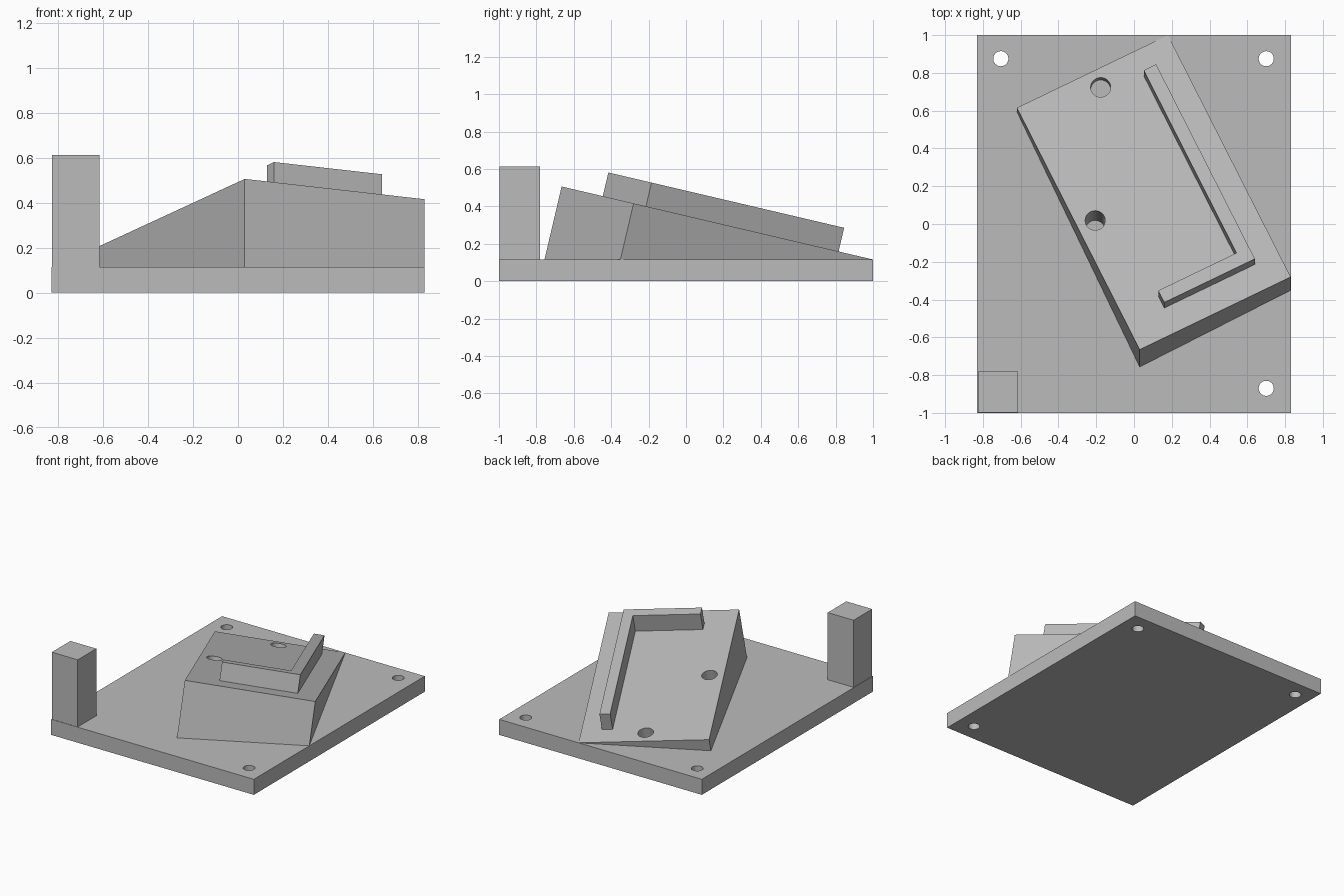
import bpy
import bmesh
from math import radians
from mathutils import Matrix, Vector

cube = bpy.data.objects.get("Cube")
if cube:
    bpy.data.objects.remove(cube, do_unlink=True)

grey = bpy.data.materials.new("plain grey")
grey.use_nodes = True
colour = (0.5, 0.5, 0.5, 1)
grey.diffuse_color = colour
grey.node_tree.nodes["Principled BSDF"].inputs["Base Color"].default_value = colour

PLATE_TOP = 0.115
# Frame of the sloping top: origin at its front corner, turned then tilted
SLOPE = (Matrix.Translation((0.03, -0.665, 0.506))
         @ Matrix.Rotation(radians(-13.2), 4, 'X')
         @ Matrix.Rotation(radians(26.3), 4, 'Z'))


def prism(name, outline, z0, z1, matrix=Matrix(), floor=None):
    """Extrude an outline from z0 to z1, optionally trimmed at a floor height."""
    bm = bmesh.new()
    face = bm.faces.new([bm.verts.new((x, y, z0)) for x, y in outline])
    out = bmesh.ops.extrude_face_region(bm, geom=[face])
    top = [g for g in out["geom"] if isinstance(g, bmesh.types.BMVert)]
    bmesh.ops.translate(bm, verts=top, vec=(0, 0, z1 - z0))
    bm.transform(matrix)
    if floor is not None:
        bmesh.ops.bisect_plane(bm, geom=bm.verts[:] + bm.edges[:] + bm.faces[:],
                               plane_co=(0, 0, floor), plane_no=(0, 0, 1),
                               clear_inner=True)
        bmesh.ops.holes_fill(bm, edges=[e for e in bm.edges if e.is_boundary])
    bmesh.ops.recalc_face_normals(bm, faces=bm.faces)
    mesh = bpy.data.meshes.new(name)
    bm.to_mesh(mesh)
    bm.free()
    mesh.materials.append(grey)
    obj = bpy.data.objects.new(name, mesh)
    bpy.context.collection.objects.link(obj)
    return obj


def rect(x0, y0, x1, y1):
    return [(x0, y0), (x1, y0), (x1, y1), (x0, y1)]


def drill(target, points, radius, matrix=Matrix()):
    """Cut round holes along the local z axis."""
    for i, (x, y) in enumerate(points):
        circle = [Vector((radius, 0)) @ Matrix.Rotation(radians(a), 2)
                  for a in range(0, 360, 10)]
        cutter = prism(f"{target.name}_hole_cutter_{i + 1}",
                       [(x + c.x, y + c.y) for c in circle], -0.9, 0.5, matrix)
        cutter.hide_render = True
        cutter.hide_viewport = True
        cutter.display_type = 'WIRE'
        mod = target.modifiers.new(f"hole_{i + 1}", 'BOOLEAN')
        mod.operation = 'DIFFERENCE'
        mod.solver = 'EXACT'
        mod.object = cutter


# Base plate with three mounting holes
plate = prism("base_plate", rect(-0.83, -1, 0.83, 1), 0, PLATE_TOP)
drill(plate, [(-0.705, 0.875), (0.7, 0.875), (0.7, -0.87)], 0.04)

# Corner post
prism("corner_post", rect(-0.827, -0.997, -0.615, -0.78), PLATE_TOP, 0.612)

# Sloping block with two holes down to the plate
block = prism("sloping_block", rect(0, 0, 0.892, 1.467), -1, 0, SLOPE, PLATE_TOP)
drill(block, [(0.447, 1.37), (0.1, 0.734)], 0.053, SLOPE)

# L-shaped stop on the slope
stop = [(0.217, 0.145), (0.752, 0.145), (0.752, 1.325),
        (0.679, 1.325), (0.679, 0.217), (0.217, 0.217)]
prism("corner_stop", stop, 0, 0.13, SLOPE)
